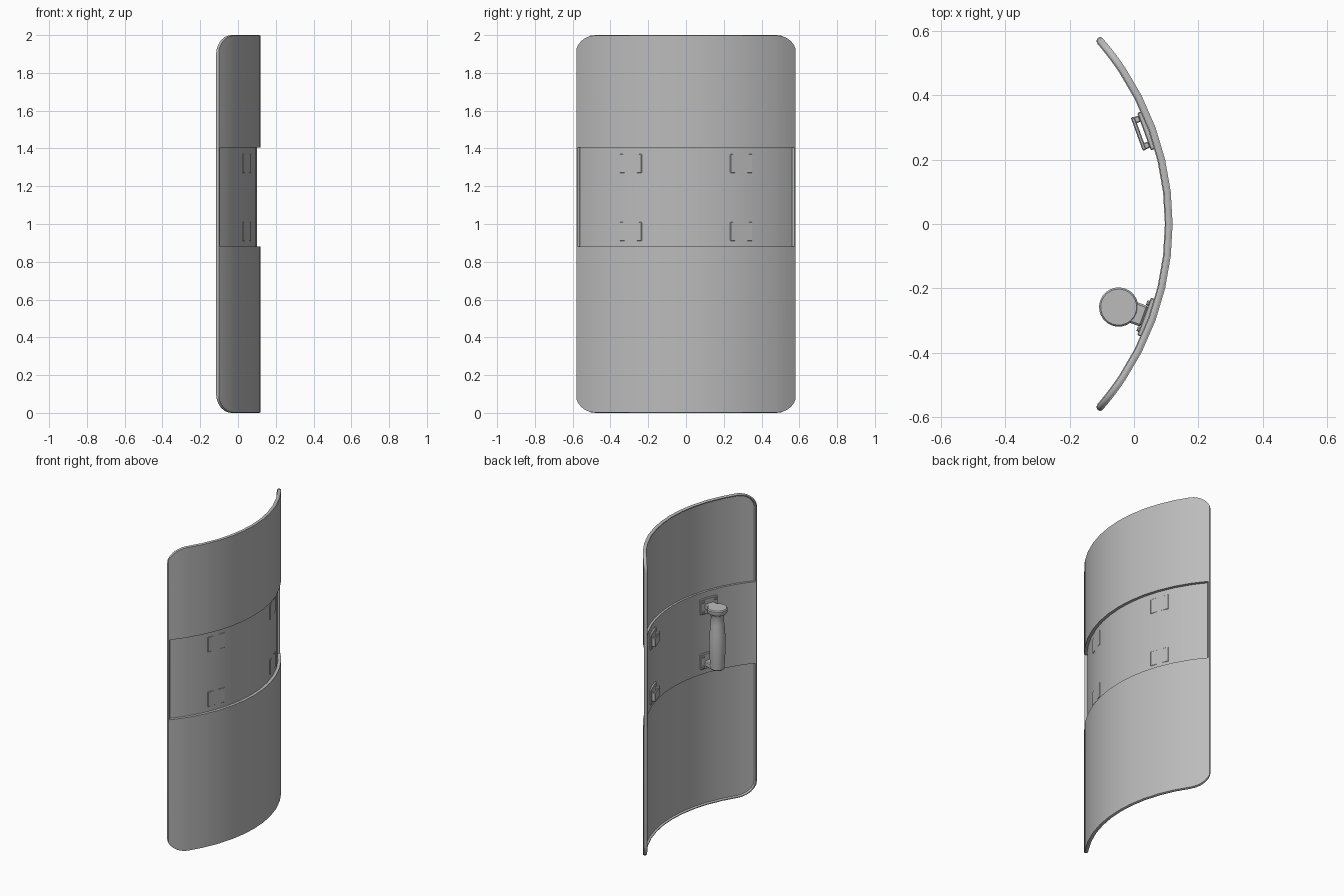
import bpy, bmesh, math
from mathutils import Matrix, Vector

if "Cube" in bpy.data.objects:
    bpy.data.objects.remove(bpy.data.objects["Cube"])

R, FRONT = 0.875, 0.12          # bend radius and outermost x
HALF, TOP, CORNER = 0.585, 2.0, 0.1
BAND_LO, BAND_HI = 0.88, 1.405

grey = bpy.data.materials.new("mid grey")
grey.diffuse_color = (0.5, 0.5, 0.5, 1)
grey.use_nodes = True
grey.node_tree.nodes["Principled BSDF"].inputs["Base Color"].default_value = grey.diffuse_color


def bend(y, z, depth):
    """Point on the curved face, pushed inward by depth."""
    t = math.asin(y / R)
    return Vector((FRONT - R + (R - depth) * math.cos(t), (R - depth) * math.sin(t), z))


def finish(name, bm):
    bmesh.ops.recalc_face_normals(bm, faces=bm.faces)
    me = bpy.data.meshes.new(name)
    bm.to_mesh(me)
    bm.free()
    me.materials.append(grey)
    ob = bpy.data.objects.new(name, me)
    bpy.context.collection.objects.link(ob)
    bpy.ops.object.select_all(action='DESELECT')
    ob.select_set(True)
    bpy.context.view_layer.objects.active = ob
    bpy.ops.object.shade_smooth_by_angle(angle=math.radians(35))
    return ob


def loft(name, rings, closed):
    """Skin a list of point rings."""
    bm = bmesh.new()
    vs = [[bm.verts.new(p) for p in ring] for ring in rings]
    n = len(vs[0])
    for i in range(len(vs) if closed else len(vs) - 1):
        a, b = vs[i], vs[(i + 1) % len(vs)]
        for j in range(n):
            k = (j + 1) % n
            bm.faces.new((a[j], a[k], b[k], b[j]))
    if not closed:
        bm.faces.new(vs[0])
        bm.faces.new(vs[-1])
    return finish(name, bm)


def corner_drop(y):
    """How far the rounded corner cuts into the height at y."""
    d = max(0, abs(y) - (HALF - CORNER))
    return CORNER - math.sqrt(max(0, CORNER ** 2 - d * d))


def sheet(name, lo, hi, d0, d1, half):
    arc = [HALF - CORNER + CORNER * math.sin(math.radians(a)) for a in range(0, 75, 12)]
    side = [0.1, 0.2, 0.3, 0.4] + [y for y in arc if y < half - 0.003] + [half]
    rings = []
    for y in [-v for v in reversed(side)] + [0] + side:
        a, b = lo(y), hi(y)
        rings.append([bend(y, a, d0), bend(y, b, d0), bend(y, b, d1), bend(y, a, d1)])
    return loft(name, rings, False)


# Curved panels and the recessed window between them
EDGE = HALF - 0.005
sheet("upper_panel", lambda y: BAND_HI, lambda y: TOP - 0.003 - corner_drop(y), 0, 0.01, EDGE)
sheet("lower_panel", lambda y: 0.003 + corner_drop(y), lambda y: BAND_LO, 0, 0.01, EDGE)
sheet("window_band", lambda y: BAND_LO, lambda y: BAND_HI, 0.019, 0.024, HALF - 0.009)
# Small ledges joining the window to the panels
for name, z in (("window_top_ledge", BAND_HI), ("window_bottom_ledge", BAND_LO - 0.006)):
    sheet(name, lambda y, z=z: z, lambda y, z=z: z + 0.006, 0.002, 0.024, HALF - 0.009)


# Rounded rim running around the whole outline
def outline(inset):
    r = CORNER - inset
    pts = []
    for q, (sy, sz) in enumerate(((1, 1), (-1, 1), (-1, -1), (1, -1))):
        cy, cz = sy * (HALF - CORNER), 1 + sz * (1 - CORNER)
        for a in range(0, 91, 15):
            t = math.radians(a + 90 * q)
            pts.append((cy + r * math.cos(t), cz + r * math.sin(t)))
        if q in (0, 2):
            z = pts[-1][1]
            pts += [(sy * k * 0.1, z) for k in range(4, -5, -1)]
    return pts


section = [(0.007 - 0.007 * math.cos(t), 0.011 + 0.011 * math.sin(t))
           for t in (i * math.tau / 10 for i in range(10))]
loops = [[bend(y, z, depth) for y, z in outline(inset)] for inset, depth in section]
loft("rim", [list(r) for r in zip(*loops)], True)


# Fittings use a local frame: x inward, y along the bend, z up
def frame(y, z):
    t = math.asin(y / R)
    p = bend(y, z, 0)
    return Matrix.Translation(p) @ Matrix.Rotation(t + math.pi, 4, 'Z')


def box(name, m, x0, x1, y0, y1, z0, z1, bevel=0.003, taper=1.0):
    bm = bmesh.new()
    bmesh.ops.create_cube(bm, size=1)
    for v in bm.verts:
        k = taper if v.co.x > 0 else 1
        v.co = ((x0 + x1) / 2 + v.co.x * (x1 - x0),
                (y0 + y1) / 2 + v.co.y * (y1 - y0) * k,
                (z0 + z1) / 2 + v.co.z * (z1 - z0) * k)
    bmesh.ops.bevel(bm, geom=bm.edges[:], offset=bevel, segments=1, affect='EDGES')
    bm.transform(m)
    return finish(name, bm)


def bolts(name, m, depth):
    bm = bmesh.new()
    for sy in (-1, 1):
        for sz in (-1, 1):
            place = Matrix.Translation((depth, sy * 0.043, sz * 0.033)) @ Matrix.Rotation(math.pi / 2, 4, 'Y')
            bmesh.ops.create_cone(bm, cap_ends=True, segments=10, radius1=0.009,
                                  radius2=0.007, depth=0.01, matrix=m @ place)
    finish(name, bm)


for z, tag in ((1.32, "upper"), (0.96, "lower")):
    # Strap clips
    m = frame(0.3, z)
    box(f"{tag}_clip_plate", m, 0.0195, 0.038, -0.062, 0.062, -0.05, 0.05)
    for s, side in ((-1, "inner"), (1, "outer")):
        box(f"{tag}_clip_{side}_post", m, 0.036, 0.058, s * 0.043 - 0.01, s * 0.043 + 0.01, -0.028, 0.028)
    box(f"{tag}_clip_bar", m, 0.05, 0.062, -0.055, 0.055, -0.03, 0.03)
    # Grip mounts
    m = frame(-0.3, z)
    box(f"{tag}_grip_plate", m, 0.0195, 0.038, -0.062, 0.062, -0.05, 0.05)
    bolts(f"{tag}_grip_bolts", m, 0.04)
    lift = 0.0 if tag == "upper" else -0.012
    box(f"{tag}_grip_arm", m, 0.036, 0.125, -0.034, 0.034, lift - 0.018, lift + 0.018, 0.006)

# Turned grip with a wide cap
m = frame(-0.3, 0) @ Matrix.Translation((0.122, 0, 0))
profile = [(0.034, 0.935), (0.042, 0.943), (0.044, 0.97), (0.048, 1.04), (0.05, 1.1), (0.047, 1.17),
           (0.041, 1.24), (0.039, 1.28), (0.045, 1.3), (0.057, 1.308), (0.061, 1.314),
           (0.061, 1.334), (0.056, 1.34)]
SEG = 24
loft("grip", [[m @ Vector((r * math.cos(i * math.tau / SEG), r * math.sin(i * math.tau / SEG), z))
               for i in range(SEG)] for r, z in profile], False)
